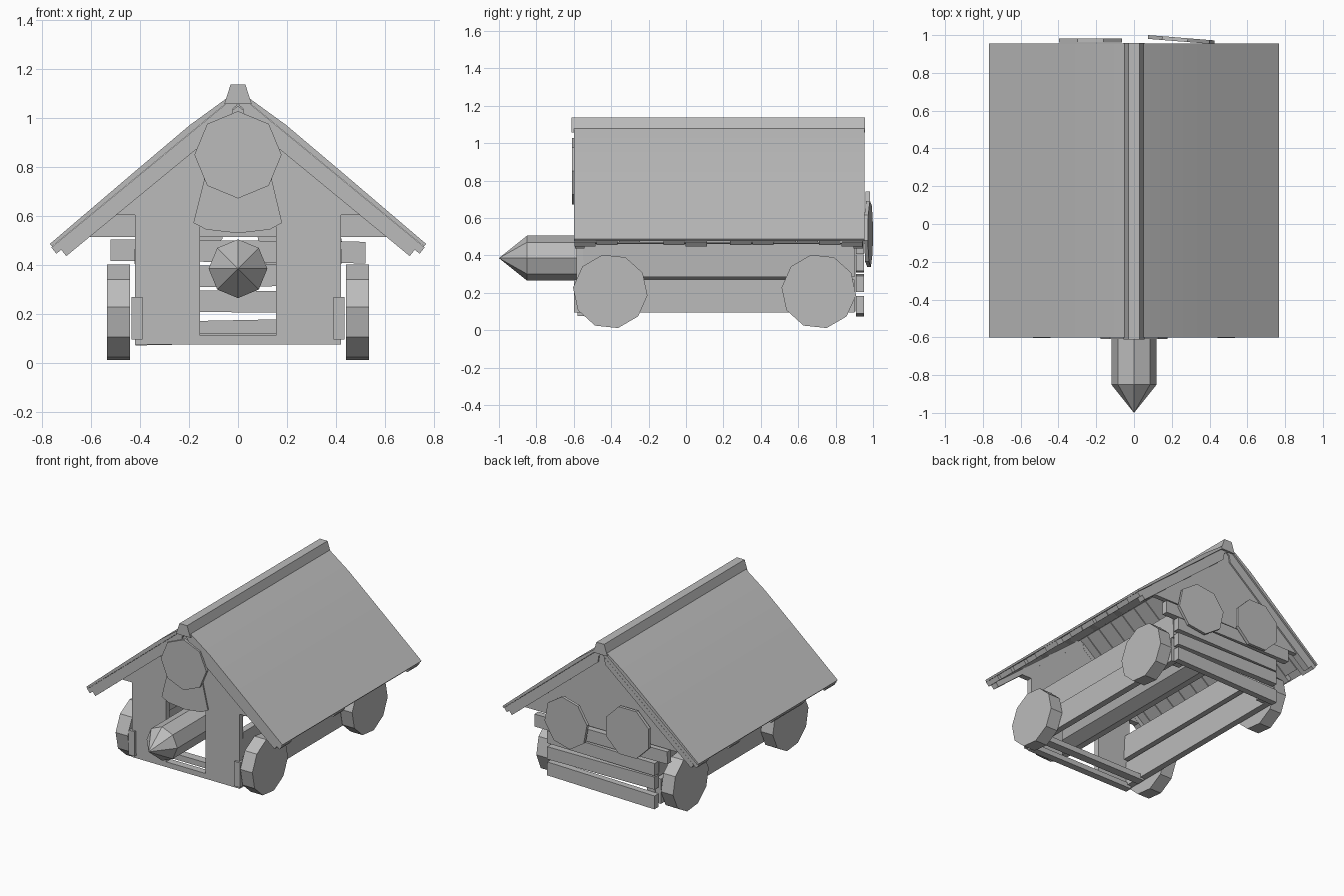
import bpy, bmesh, math, random
from mathutils import Vector, Matrix

if "Cube" in bpy.data.objects:
    bpy.data.objects.remove(bpy.data.objects["Cube"])

random.seed(4)
grey = bpy.data.materials.new("weathered grey")
grey.diffuse_color = (0.5, 0.5, 0.5, 1)
grey.use_nodes = True
grey.node_tree.nodes["Principled BSDF"].inputs["Base Color"].default_value = grey.diffuse_color


def finish(name, bm):
    bmesh.ops.recalc_face_normals(bm, faces=bm.faces[:])
    me = bpy.data.meshes.new(name)
    bm.to_mesh(me)
    bm.free()
    me.materials.append(grey)
    ob = bpy.data.objects.new(name, me)
    bpy.context.collection.objects.link(ob)
    return ob


def slab(name, pts, y0, y1):
    """Extrude an (x, z) outline along y."""
    bm = bmesh.new()
    f = bm.faces.new([bm.verts.new((x, y0, z)) for x, z in pts])
    r = bmesh.ops.extrude_face_region(bm, geom=[f])
    vs = [g for g in r["geom"] if isinstance(g, bmesh.types.BMVert)]
    bmesh.ops.translate(bm, vec=(0, y1 - y0, 0), verts=vs)
    return finish(name, bm)


def box(name, x, y, z, tilt=0.0):
    """Box from ranges, optionally rolled about the y axis."""
    ob = slab(name, [(x[0], z[0]), (x[1], z[0]), (x[1], z[1]), (x[0], z[1])], *y)
    c = Vector(((x[0] + x[1]) / 2, (y[0] + y[1]) / 2, (z[0] + z[1]) / 2))
    ob.data.transform(Matrix.Translation(c) @ Matrix.Rotation(tilt, 4, 'Y') @ Matrix.Translation(-c))
    return ob


def ring(cx, cz, r, n, start):
    return [(cx + r * math.cos(start + math.tau * i / n),
             cz + r * math.sin(start + math.tau * i / n)) for i in range(n)]


def disc(name, c, r, n, depth, start, turn=0.0, pitch=0.0):
    """Many-sided disc facing y, then turned about z and pitched about x."""
    ob = slab(name, ring(0, 0, r, n, start), -depth / 2, depth / 2)
    ob.data.transform(Matrix.Translation(c) @ Matrix.Rotation(turn, 4, 'Z')
                      @ Matrix.Rotation(pitch, 4, 'X'))
    return ob


# Ram log with a pointed head
bm = bmesh.new()
loops = [[bm.verts.new((x, y, z)) for x, z in ring(0, 0.385, 0.12, 8, math.pi / 2)]
         for y in (-0.85, 0.82)]
tip = bm.verts.new((0, -1, 0.385))
bm.faces.new(loops[1])
for i in range(8):
    j = (i + 1) % 8
    bm.faces.new((loops[0][i], loops[0][j], loops[1][j], loops[1][i]))
    bm.faces.new((loops[0][j], loops[0][i], tip))
finish("ram_log", bm)

# Wheels
for sx, side in ((-1, "left"), (1, "right")):
    for y, end in ((-0.405, "front"), (0.71, "back")):
        disc(f"{end}_{side}_wheel", (sx * 0.488, y, 0.207), 0.2, 10, 0.094,
             math.radians(102), turn=math.pi / 2)

# Side planks, rear posts and front walls
for s, side in ((-1, "left"), (1, "right")):
    def sided(a, b):
        return tuple(sorted((s * a, s * b)))
    box(f"{side}_lower_plank", sided(0.39, 0.435), (-0.6, 0.9), (0.095, 0.27))
    box(f"{side}_upper_plank", sided(0.375, 0.42), (-0.55, 0.9), (0.285, 0.465), s * 0.05)
    box(f"{side}_rear_post", sided(0.33, 0.39), (0.85, 0.905), (0.1, 0.52))
    slab(f"{side}_front_wall", [(s * x, z) for x, z in (
        (0.155, 0.11), (0.42, 0.11), (0.42, 0.605), (0.54, 0.605), (0.0, 1.05),
        (0.0, 0.65), (0.155, 0.65))], -0.585, -0.545)

# Cross beams under the frame
box("front_sill", (-0.42, 0.42), (-0.58, -0.53), (0.075, 0.112))
box("second_sill", (-0.42, 0.42), (-0.46, -0.4), (0.08, 0.12))

# Back planks and gable
for i, (w, z0, z1, t) in enumerate(((0.42, 0.08, 0.175, -0.02), (0.42, 0.207, 0.295, 0.01),
                                    (0.42, 0.312, 0.4, -0.01), (0.52, 0.412, 0.5, 0.01))):
    box(f"back_plank_{i + 1}", (-w, w), (0.908, 0.952), (z0, z1), t)
slab("back_gable", [(-0.64, 0.515), (0.64, 0.515), (0, 1.06)], 0.9, 0.935)

# Shields on both ends
disc("left_back_shield", (-0.23, 0.972, 0.575), 0.18, 8, 0.022, math.pi / 8)
disc("right_back_shield", (0.25, 0.976, 0.515), 0.18, 8, 0.02, math.pi / 8 + 0.2, turn=-0.08)
disc("front_shield", (0, -0.599, 0.85), 0.178, 8, 0.02, math.pi / 2)
slab("front_hide", [(-0.13, 0.8), (-0.14, 0.74), (-0.182, 0.572), (-0.13, 0.545), (0, 0.53),
                    (0.13, 0.545), (0.18, 0.572), (0.14, 0.74), (0.13, 0.8)], -0.594, -0.58)

# Roof: covering, rafters along the gables, and boards beneath
slope = Vector((0.73, 0, -0.6)).normalized()
normal = Vector((0.6, 0, 0.73)).normalized()


def on_roof(s, d, h):
    p = Vector((0.03, 0, 1.085)) + slope * d + normal * h
    return (s * p.x, p.z)


for s, side in ((-1, "left"), (1, "right")):
    cover = slab(f"{side}_roof_cover", [on_roof(s, d, h) for d, h in (
        (0, 0.006), (0.2, 0.018), (0.5, 0.014), (0.95, 0.006),
        (0.95, -0.008), (0, -0.008))], -0.6, 0.955)
    bpy.context.view_layer.objects.active = cover
    cover.select_set(True)
    bpy.ops.object.shade_smooth_by_angle()
    cover.select_set(False)
    # Boards run down the slope with uneven lower ends
    for i in range(13):
        y = -0.597 + i * 0.119
        d = random.choice((0.9, 0.92, 0.94, 0.955))
        if i in (0, 5, 12):
            d = 0.955
        slab(f"{side}_roof_board_{i + 1}", [on_roof(s, a, h) for a, h in (
            (0, -0.009), (d, -0.009), (d, -0.042), (0, -0.042))], y, y + 0.113)
    # Rafter at each gable
    for y, end in ((-0.594, "front"), (0.895, "back")):
        slab(f"{end}_{side}_rafter", [on_roof(s, a, h) for a, h in (
            (0.02, -0.04), (0.93, -0.04), (0.93, -0.075), (0.06, -0.075))], y, y + 0.05)

# Ridge cap
slab("ridge_cap", [(-0.03, 1.137), (0.03, 1.137), (0.056, 1.058), (-0.056, 1.058)], -0.612, 0.958)
